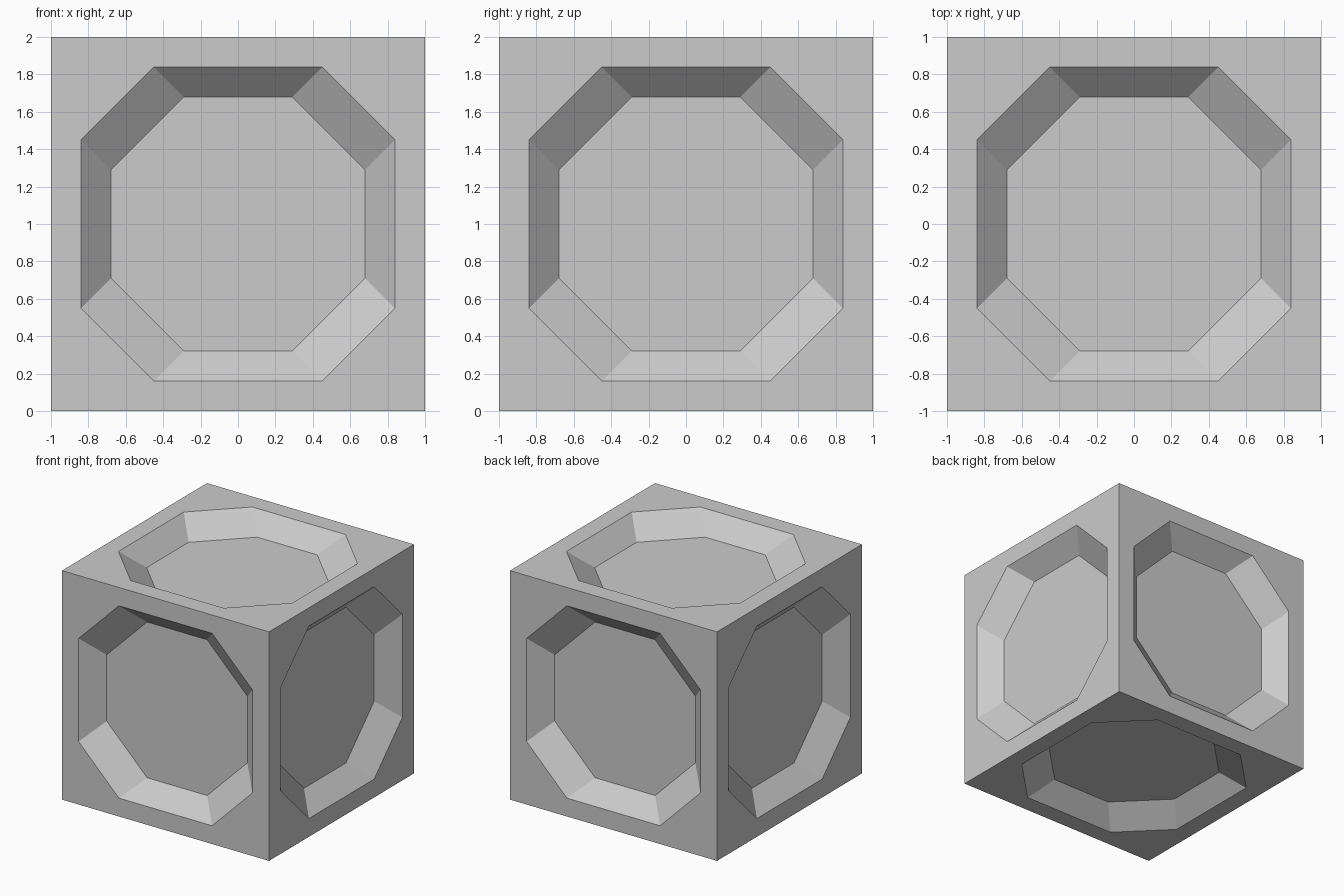
import bpy, bmesh
from math import pi
from mathutils import Matrix, Vector

if "Cube" in bpy.data.objects:
    bpy.data.objects.remove(bpy.data.objects["Cube"])

RIM_A, RIM_B = 0.84, 0.45      # octagon rim on the cube face
FLOOR_A, FLOOR_B = 0.68, 0.29  # octagon floor of the recess
DEPTH = 0.16


def octagon(a, b, height):
    pts = [(b, a), (-b, a), (-a, b), (-a, -b), (-b, -a), (b, -a), (a, -b), (a, b)]
    return [Vector((x, y, height)) for x, y in pts]


def add_side(bm, rot):
    """One cube side: flat frame, sloped walls and sunken octagonal floor."""
    def make(points):
        return [bm.verts.new(rot @ p + Vector((0, 0, 1))) for p in points]

    corners = make([Vector((x, y, 1)) for x, y in ((1, 1), (-1, 1), (-1, -1), (1, -1))])
    rim = make(octagon(RIM_A, RIM_B, 1))
    floor = make(octagon(FLOOR_A, FLOOR_B, 1 - DEPTH))
    # frame around the octagon
    for i in range(4):
        j = (i + 1) % 4
        bm.faces.new((corners[i], corners[j], rim[2 * i + 1], rim[2 * i]))
        bm.faces.new((corners[j], rim[2 * j], rim[2 * i + 1]))
    # sloped walls
    for i in range(8):
        j = (i + 1) % 8
        bm.faces.new((rim[i], rim[j], floor[j], floor[i]))
    bm.faces.new(floor)


bm = bmesh.new()
# top, four sides, bottom
rotations = [Matrix.Identity(3), Matrix.Rotation(pi, 3, 'X')]
rotations += [Matrix.Rotation(k * pi / 2, 3, 'Z') @ Matrix.Rotation(pi / 2, 3, 'X') for k in range(4)]
for rot in rotations:
    add_side(bm, rot)

bmesh.ops.remove_doubles(bm, verts=bm.verts[:], dist=0.0001)
bmesh.ops.recalc_face_normals(bm, faces=bm.faces[:])
mesh = bpy.data.meshes.new("recessed_cube")
bm.to_mesh(mesh)
bm.free()
bpy.context.collection.objects.link(bpy.data.objects.new("recessed_cube", mesh))
